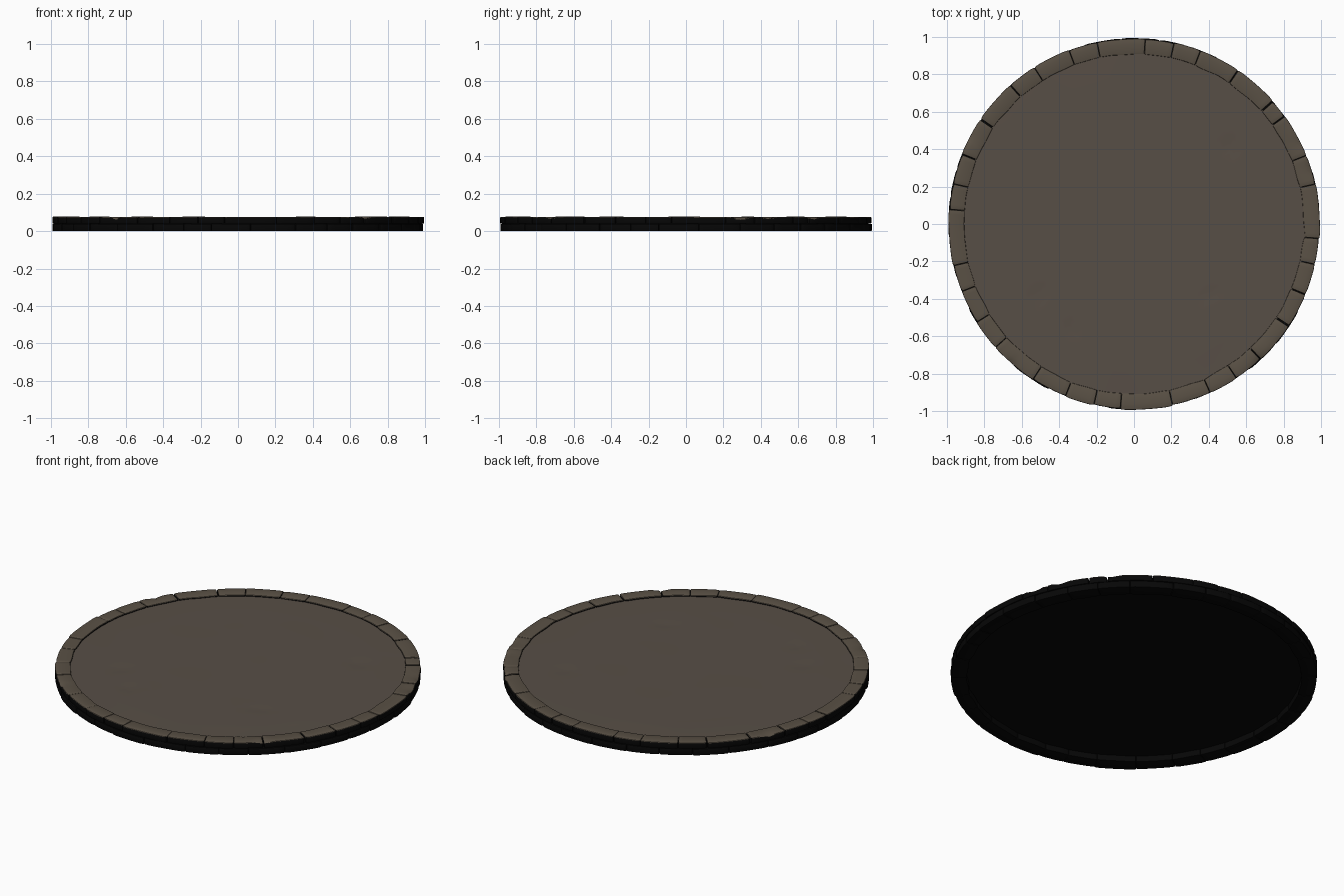
import bpy, bmesh, math, random
from mathutils import Vector, noise

if "Cube" in bpy.data.objects:
    bpy.data.objects.remove(bpy.data.objects["Cube"])

random.seed(4)


def material(name, rgb):
    m = bpy.data.materials.new(name)
    m.diffuse_color = (*rgb, 1)
    m.use_nodes = True
    m.node_tree.nodes["Principled BSDF"].inputs["Base Color"].default_value = m.diffuse_color
    return m


FLOOR = material("grey brown floor", (0.096, 0.077, 0.061))
RIM = material("warm brown stone", (0.102, 0.082, 0.060))
DARK = material("near black stone", (0.002, 0.002, 0.002))


def finish(bm, name, mats, angle=40):
    bmesh.ops.recalc_face_normals(bm, faces=bm.faces)
    me = bpy.data.meshes.new(name)
    bm.to_mesh(me)
    bm.free()
    for m in mats:
        me.materials.append(m)
    ob = bpy.data.objects.new(name, me)
    bpy.context.collection.objects.link(ob)
    bpy.ops.object.select_all(action='DESELECT')
    ob.select_set(True)
    bpy.context.view_layer.objects.active = ob
    bpy.ops.object.shade_smooth_by_angle(angle=math.radians(angle))
    return ob


# worn places on the outer top edge: angle, half width in degrees
WORN = [(-47, 2.5), (-131, 2), (43, 2.5), (17, 3), (26, 2.5), (152, 2)]


def stone(name, a0, a1, z0, z1, r_in, r_out, gap, top):
    """One curved block with a nearly straight outer side."""
    g = math.degrees(gap)
    a0, a1 = a0 + g, a1 - g
    half = math.radians(a1 - a0) / 2
    n = max(4, round((a1 - a0) / 1.5))
    bm = bmesh.new()
    rings = []
    tilt = random.uniform(-0.001, 0.001)
    for i in range(n + 1):
        t = 2 * i / n - 1
        deg = a0 + (a1 - a0) * i / n
        a = math.radians(deg)
        chord = math.cos(half * 0.7) / math.cos(half * 0.7 * t)
        ro = r_out * chord / math.cos(half * 0.7) - 0.004
        ro = min(ro, 1.0) - 0.004 * abs(t) ** 8
        ri = r_in + 0.006 * noise.noise(Vector((math.cos(a), math.sin(a), 0)) * 9) + 0.003 * t * t
        zt = z1 + tilt * t
        worn = 0
        if top:
            for c, w in WORN:
                d = abs((deg - c + 180) % 360 - 180)
                worn = max(worn, 0.010 * max(0, 1 - (d / w) ** 2))
        ring = [bm.verts.new((r * math.cos(a), r * math.sin(a), z))
                for r, z in ((ri, z0), (ro, z0), (ro, zt - worn), (ro - 0.03, zt), (ri, zt))]
        rings.append(ring)
    for p, q in zip(rings, rings[1:]):
        for k in range(5):
            bm.faces.new((p[k], p[(k + 1) % 5], q[(k + 1) % 5], q[k]))
    bm.faces.new(rings[0])
    bm.faces.new(rings[-1])
    bmesh.ops.recalc_face_normals(bm, faces=bm.faces)
    edges = [e for e in bm.edges if e.calc_face_angle(0) > 0.9]
    bmesh.ops.bevel(bm, geom=edges, offset=0.004, segments=2, profile=0.5,
                    affect='EDGES', clamp_overlap=True)
    bmesh.ops.recalc_face_normals(bm, faces=bm.faces)
    # upward faces of the top course are brown, everything else is dark
    for f in bm.faces:
        f.material_index = 0 if top and f.normal.z > 0.35 else 1
    return finish(bm, name, [RIM, DARK])


# top course of rim stones, joints as angles
joints = [-167, -158.6, -148, -138.3, -123, -111.7, -102.5, -94.2, -78, -65.7,
          -56.4, -47, -33.4, -22.3, -12.6, -4.5, 12.4, 21.7, 35.5, 41.5, 56,
          69, 77.5, 86.5, 101.5, 110.5, 122.5, 131.6, 145.7, 158, 167.5, 175.5]
wide = {145.7, 41.5, -33.4}
for i, a in enumerate(joints):
    b = joints[(i + 1) % len(joints)]
    end = b if b > a else b + 360
    gap = 0.004 if (a in wide or b in wide) else 0.0008
    stone(f"rim_stone_{i:02d}", a, end, 0.040, 0.0755 + random.uniform(-0.001, 0.0015),
          0.907, random.uniform(0.992, 0.998), gap, True)

# lower course, joints shifted half a stone
mids = [(a + (joints[i + 1] if i + 1 < len(joints) else 193)) / 2
        for i, a in enumerate(joints)]
for i, a in enumerate(mids):
    b = mids[i + 1] if i + 1 < len(mids) else mids[0] + 360
    stone(f"base_stone_{i:02d}", a, b, 0.0, 0.039, 0.905,
          random.uniform(0.992, 0.998), 0.0008, False)

# dark core that closes the joints, with a recessed underside
bm = bmesh.new()
bmesh.ops.create_cone(bm, cap_ends=True, segments=96, radius1=0.975, radius2=0.975, depth=0.025)
bmesh.ops.translate(bm, verts=bm.verts, vec=(0, 0, 0.0475))
finish(bm, "core", [DARK])

# floor slab with gentle waves, sinking at the rim, and a few shallow chips
chips = [(0.50, 0.42, 0.6), (-0.52, -0.38, 0.8), (-0.34, -0.56, 0.7), (0.40, -0.38, 0.5)]


def floor_height(x, y):
    z = 0.0690 + 0.001 * noise.noise(Vector((x * 3, y * 3, 0)))
    z -= 0.002 * max(0, (math.hypot(x, y) - 0.75) / 0.16)
    for cx, cy, turn in chips:
        u = (x - cx) * math.cos(turn) + (y - cy) * math.sin(turn)
        v = (y - cy) * math.cos(turn) - (x - cx) * math.sin(turn)
        if abs(u) < 0.09 and 0 < v + 0.03 < 0.08:
            z -= 0.004 * (1 - abs(u) / 0.09) * (1 - (v + 0.03) / 0.08)
    return z


bm = bmesh.new()
SEG, RINGS = 96, 30
centre = bm.verts.new((0, 0, floor_height(0, 0)))
prev = None
for j in range(1, RINGS + 2):
    r = 0.918 * min(j, RINGS) / RINGS
    row = []
    for k in range(SEG):
        a = 2 * math.pi * k / SEG
        x, y = r * math.cos(a), r * math.sin(a)
        row.append(bm.verts.new((x, y, 0.05 if j > RINGS else floor_height(x, y))))
    for k in range(SEG):
        n = (k + 1) % SEG
        if prev:
            bm.faces.new((prev[k], row[k], row[n], prev[n]))
        else:
            bm.faces.new((centre, row[k], row[n]))
    prev = row
finish(bm, "floor", [FLOOR])
